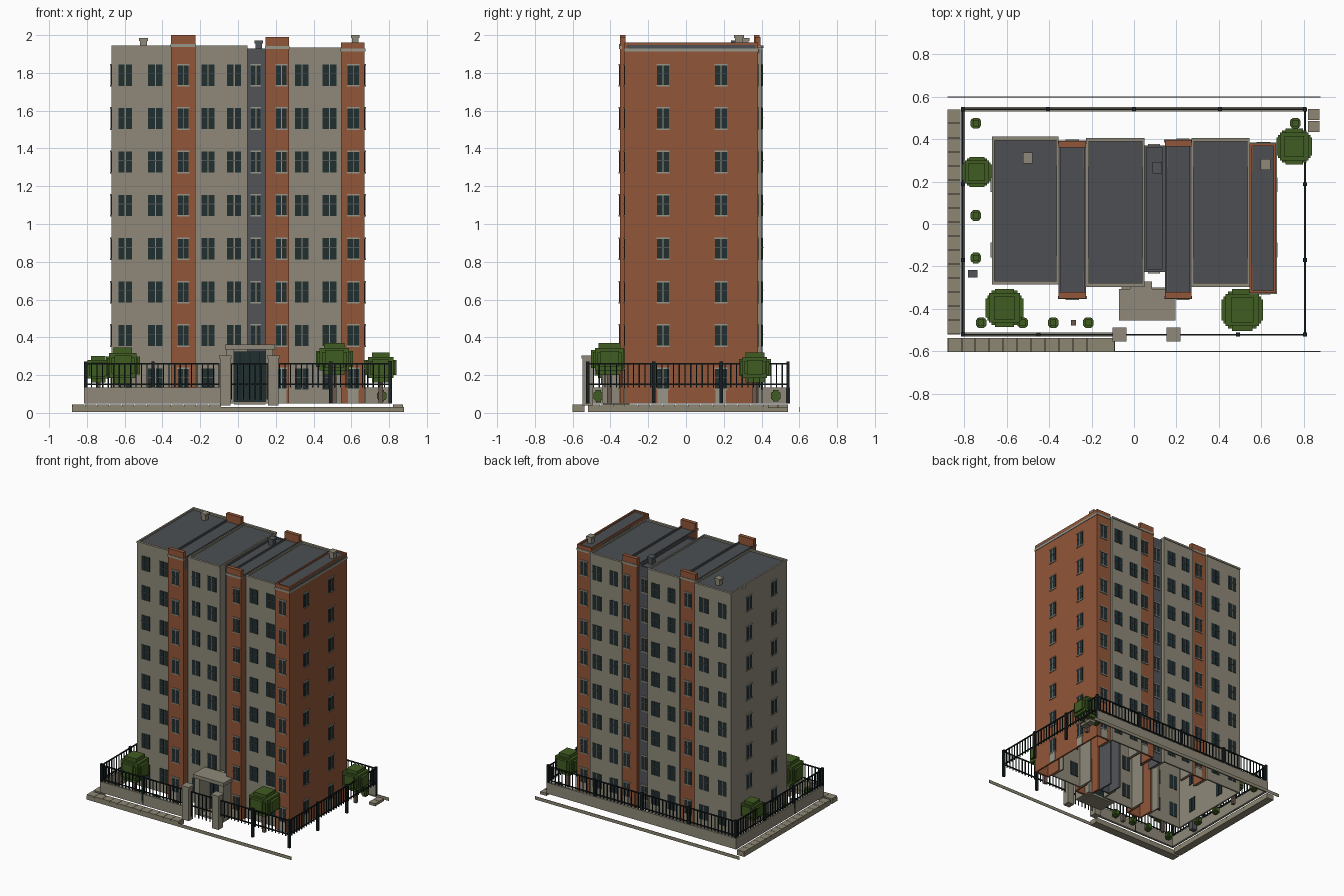
import bpy, bmesh
from mathutils import Matrix, Vector

cube = bpy.data.objects.get("Cube")
if cube:
    bpy.data.objects.remove(cube, do_unlink=True)


def linear(c):
    c /= 255
    return c / 12.92 if c <= 0.04045 else ((c + 0.055) / 1.055) ** 2.4


def material(name, *rgb):
    col = [linear(c) for c in rgb] + [1]
    m = bpy.data.materials.new(name)
    m.use_nodes = True
    m.diffuse_color = col
    m.node_tree.nodes["Principled BSDF"].inputs["Base Color"].default_value = col
    return m


concrete = material("concrete", 142, 137, 121)
brick = material("brick", 146, 86, 56)
slate = material("roof slate", 76, 79, 82)
panel = material("grey panel", 82, 84, 89)
glass = material("dark glass", 33, 46, 48)
trim = material("pale trim", 152, 150, 136)
metal = material("black metal", 24, 32, 33)
paving = material("paving", 140, 134, 114)
leaf = material("foliage", 64, 92, 33)
bark = material("bark", 104, 90, 78)


class Part:
    """Collects boxes into one flat-shaded object."""

    def __init__(self, name):
        self.name, self.bm, self.mats = name, bmesh.new(), []

    def box(self, x0, x1, y0, y1, z0, z1, mat):
        if mat not in self.mats:
            self.mats.append(mat)
        mid = Vector((x0 + x1, y0 + y1, z0 + z1)) / 2
        size = (abs(x1 - x0), abs(y1 - y0), abs(z1 - z0), 1)
        made = bmesh.ops.create_cube(self.bm, size=1, matrix=Matrix.Translation(mid) @ Matrix.Diagonal(size))
        for f in {f for v in made["verts"] for f in v.link_faces}:
            f.material_index = self.mats.index(mat)

    def block(self, x, y, z, sx, sy, sz, mat):
        """Box from its centre and sizes."""
        self.box(x - sx / 2, x + sx / 2, y - sy / 2, y + sy / 2, z - sz / 2, z + sz / 2, mat)

    def slab(self, axis, u0, u1, d0, d1, z0, z1, mat):
        """Box on a wall that runs along x or y; d is the depth direction."""
        if axis == "x":
            self.box(u0, u1, d0, d1, z0, z1, mat)
        else:
            self.box(d0, d1, u0, u1, z0, z1, mat)

    def done(self):
        me = bpy.data.meshes.new(self.name)
        self.bm.to_mesh(me)
        self.bm.free()
        for m in self.mats:
            me.materials.append(m)
        bpy.context.collection.objects.link(bpy.data.objects.new(self.name, me))


BASE, FLOORS, T = 0.05, 8, 0.012


def floor_z(i):
    return 0.18 + 0.2297 * i


def window(part, axis, u, d, out, z, w, framed):
    """Two panes with transom bars, plus sill and lintel."""
    h, near, far = 0.112, d - out * 0.016, d + out * 0.003
    for s in (-1, 1):
        c = u + s * w * 0.27
        part.slab(axis, c - w * 0.23, c + w * 0.23, near, far, z - h / 2, z + h / 2, glass)
    part.slab(axis, u - w / 2, u + w / 2, d, d + out * 0.005, z + 0.005, z + 0.009, panel)
    if framed:
        for e in (-1, 1):
            part.slab(axis, u - w * 0.56, u + w * 0.56, d, d + out * 0.007,
                      z + e * h / 2 - 0.004, z + e * h / 2 + 0.004, trim)
        part.slab(axis, u - w * 0.04, u + w * 0.04, d, d + out * 0.004, z - h / 2, z + h / 2, trim)


# Bays: name, x range, front y, back y, top z, wall material, windows (x, width)
bays = [
    ("west_bay", -0.67, -0.355, -0.28, 0.405, 1.945, concrete, [(-0.597, 0.07), (-0.437, 0.077)]),
    ("west_pier", -0.355, -0.225, -0.35, 0.39, 2.0, brick, [(-0.29, 0.057)]),
    ("middle_bay", -0.225, 0.05, -0.29, 0.40, 1.945, concrete, [(-0.158, 0.068), (-0.02, 0.074)]),
    ("stair_bay", 0.05, 0.145, -0.225, 0.37, 1.93, panel, [(0.095, 0.05)]),
    ("centre_pier", 0.145, 0.27, -0.35, 0.395, 1.99, brick, [(0.23, 0.055)]),
    ("east_bay", 0.27, 0.545, -0.29, 0.40, 1.935, concrete, [(0.338, 0.07), (0.485, 0.075)]),
    ("east_pier", 0.545, 0.67, -0.325, 0.38, 1.96, brick, [(0.61, 0.06)]),
]
for name, x0, x1, y0, y1, top, mat, cols in bays:
    p = Part(name)
    full_top = top - 0.05 if mat == brick and name != "east_pier" else top
    deck = full_top - 0.012
    # Front and back walls with short side returns
    for y, out in ((y0, -1), (y1, 1)):
        p.box(x0, x1, y, y - out * T, BASE, top, mat)
        for x, inward in ((x0, 1), (x1, -1)):
            p.box(x, x + inward * T, y - out * T, y - out * 0.13, BASE, deck, mat)
        if mat == brick:
            band = top - 0.055 if name != "east_pier" else 1.922
            p.box(x0 - 0.003, x1 + 0.003, y - out * 0.01, y + out * 0.004, band - 0.008, band + 0.008, trim)
            if name != "east_pier":
                p.box(x0, x1, y - out * T, y - out * 0.03, deck, top, mat)
    # Roof deck and side kerbs
    p.box(x0, x1, y0 + T, y1 - T, deck - 0.02, deck, slate)
    edge = {concrete: concrete, panel: panel}.get(mat, brick if name == "east_pier" else panel)
    for x, inward in ((x0, 1), (x1, -1)):
        p.box(x, x + inward * 0.01, y0 + T, y1 - T, deck - 0.08, full_top, edge)
    if mat == concrete:
        for y, out in ((y0, -1), (y1, 1)):
            p.box(x0, x1, y, y + out * 0.006, top - 0.014, top, concrete)
    p.done()

    w = Part(name + "_windows")
    for y, out in ((y0, -1), (y1, 1)):
        for u, width in cols:
            for i in range(FLOORS):
                if out < 0 and i == 0 and -0.05 < u < 0.13:
                    continue
                window(w, "x", u, y, out, floor_z(i), width, mat != concrete)
            if mat == brick:
                w.box(u - 0.028, u + 0.028, y, y + out * 0.005, BASE, 0.12, trim)
    w.done()

# End walls
for name, x, out, y0, y1, top, mat in (("west_end_wall", -0.67, -1, -0.28, 0.405, 1.945, concrete),
                                       ("east_end_wall", 0.67, 1, -0.325, 0.38, 1.96, brick)):
    p = Part(name)
    p.box(x - out * T, x, y0, y1, BASE, top, mat)
    for u in (-0.122, 0.185):
        for i in range(FLOORS):
            window(p, "y", u, x, out, floor_z(i), 0.062, True)
        p.box(x, x + out * 0.005, u - 0.028, u + 0.028, BASE, 0.12, trim)
    if out > 0:
        p.box(x, x + 0.004, y0, y1, 1.914, 1.93, trim)
    p.done()

# Chimneys
p = Part("roof_vents")
for x, y, z, m in ((-0.5, 0.31, 1.93, concrete), (0.11, 0.265, 1.915, panel), (0.62, 0.28, 1.945, concrete)):
    p.block(x, y, z + 0.02, 0.035, 0.04, 0.04, m)
    p.block(x, y, z + 0.048, 0.046, 0.052, 0.016, m)
p.done()

# Entrance porch
p = Part("entrance_porch")
p.box(-0.07, 0.195, -0.455, -0.305, 0.335, 0.362, concrete)
p.box(-0.02, 0.085, -0.305, -0.27, 0.335, 0.355, concrete)
for x in (-0.04, 0.165):
    p.box(x - 0.02, x + 0.02, -0.445, -0.29, BASE, 0.335, concrete)
p.box(-0.02, 0.145, -0.315, -0.305, 0.06, 0.325, glass)
for x in (0.01, 0.0625, 0.115):
    p.block(x, -0.317, 0.19, 0.005, 0.006, 0.26, metal)
p.box(-0.02, 0.145, -0.44, -0.3, 0.045, 0.06, paving)
p.done()

# Gate pillars
p = Part("gate_pillars")
for x in (-0.068, 0.187):
    p.block(x, -0.52, 0.165, 0.056, 0.056, 0.25, concrete)
    p.block(x, -0.52, 0.296, 0.066, 0.066, 0.016, concrete)
p.done()

# Low boundary wall
p = Part("boundary_wall")
p.box(-0.815, -0.096, -0.53, -0.512, BASE, 0.135, concrete)
p.box(-0.815, 0.81, 0.53, 0.55, BASE, 0.135, concrete)
p.box(-0.815, -0.797, -0.512, 0.53, BASE, 0.135, concrete)
p.done()


def fence(name, axis, u0, u1, d, low, posts):
    p = Part(name)
    for z in (0.152, 0.26):
        p.slab(axis, u0, u1, d - 0.004, d + 0.004, z - 0.004, z + 0.004, metal)
    n = round((u1 - u0) / 0.03)
    for i in range(n + 1):
        u = u0 + (u1 - u0) * i / n
        p.slab(axis, u - 0.003, u + 0.003, d - 0.003, d + 0.003, low, 0.262, metal)
    for u in posts:
        p.slab(axis, u - 0.009, u + 0.009, d - 0.009, d + 0.009, BASE, 0.272, metal)
    p.done()


fence("front_left_fence", "x", -0.805, -0.1, -0.521, 0.135, (-0.805, -0.45))
fence("front_right_fence", "x", 0.22, 0.805, -0.521, 0.135, (0.49, 0.805))
fence("back_fence", "x", -0.805, 0.805, 0.54, 0.135, (-0.805, -0.405, 0, 0.405, 0.805))
fence("west_fence", "y", -0.52, 0.54, -0.806, 0.135, (-0.17, 0.187))
fence("east_fence", "y", -0.52, 0.54, 0.805, 0.135, (-0.17, 0.187))
fence("entrance_gate", "x", -0.035, 0.155, -0.521, 0.07, ())

# Pavements, with separate slabs on a base
p = Part("pavement")
p.box(-0.878, -0.09, -0.602, -0.537, 0.005, 0.035, paving)
p.box(-0.878, -0.817, -0.52, 0.54, 0.005, 0.035, paving)
for i in range(12):
    x = -0.878 + i * 0.0657
    p.box(x + 0.001, x + 0.0645, -0.602, -0.537, 0.035, 0.045, paving)
for i in range(16):
    y = -0.52 + i * 0.06625
    p.box(-0.878, -0.817, y + 0.001, y + 0.065, 0.035, 0.045, paving)
for y in (0.46, 0.515):
    p.block(0.847, y, 0.035, 0.054, 0.052, 0.02, paving)
p.done()

# Thin kerbs at street edge
p = Part("street_kerbs")
p.box(-0.878, 0.878, 0.597, 0.6, 0.005, 0.03, paving)
p.box(-0.09, 0.878, -0.602, -0.599, 0.005, 0.03, paving)
p.done()


def crown(p, x, y, z, r, h):
    """Stepped leafy mass from crossing boxes."""
    for sx, sy, sz in ((2, 1, 0.5), (1, 2, 0.56), (1.6, 1.55, 0.7), (1.1, 1.2, 1), (1.8, 1.3, 0.42), (1.35, 1.8, 0.45)):
        p.block(x, y, z, r * sx, r * sy, h * sz, leaf)


# Trees and shrubs
for i, (x, y, z, r, h) in enumerate(((-0.61, -0.395, 0.25, 0.09, 0.19), (0.51, -0.405, 0.285, 0.098, 0.17),
                                     (0.755, 0.365, 0.24, 0.084, 0.16), (-0.74, 0.245, 0.23, 0.07, 0.14))):
    p = Part(f"tree_{i + 1}")
    crown(p, x, y, z, r, h)
    p.box(x - 0.012, x + 0.012, y - 0.012, y + 0.012, BASE, z, bark)
    p.done()
p = Part("shrubs")
spots = [(-0.745, y) for y in (0.475, 0.04, -0.16)] + [(x, -0.465) for x in (-0.72, -0.525, -0.38, -0.215)]
for x, y in spots + [(0.76, 0.475)]:
    crown(p, x, y, 0.09, 0.025, 0.06)
p.done()

# Yard boxes
p = Part("yard_boxes")
p.block(-0.76, -0.235, 0.09, 0.044, 0.036, 0.08, panel)
p.block(-0.285, -0.465, 0.075, 0.025, 0.025, 0.05, bark)
p.done()
